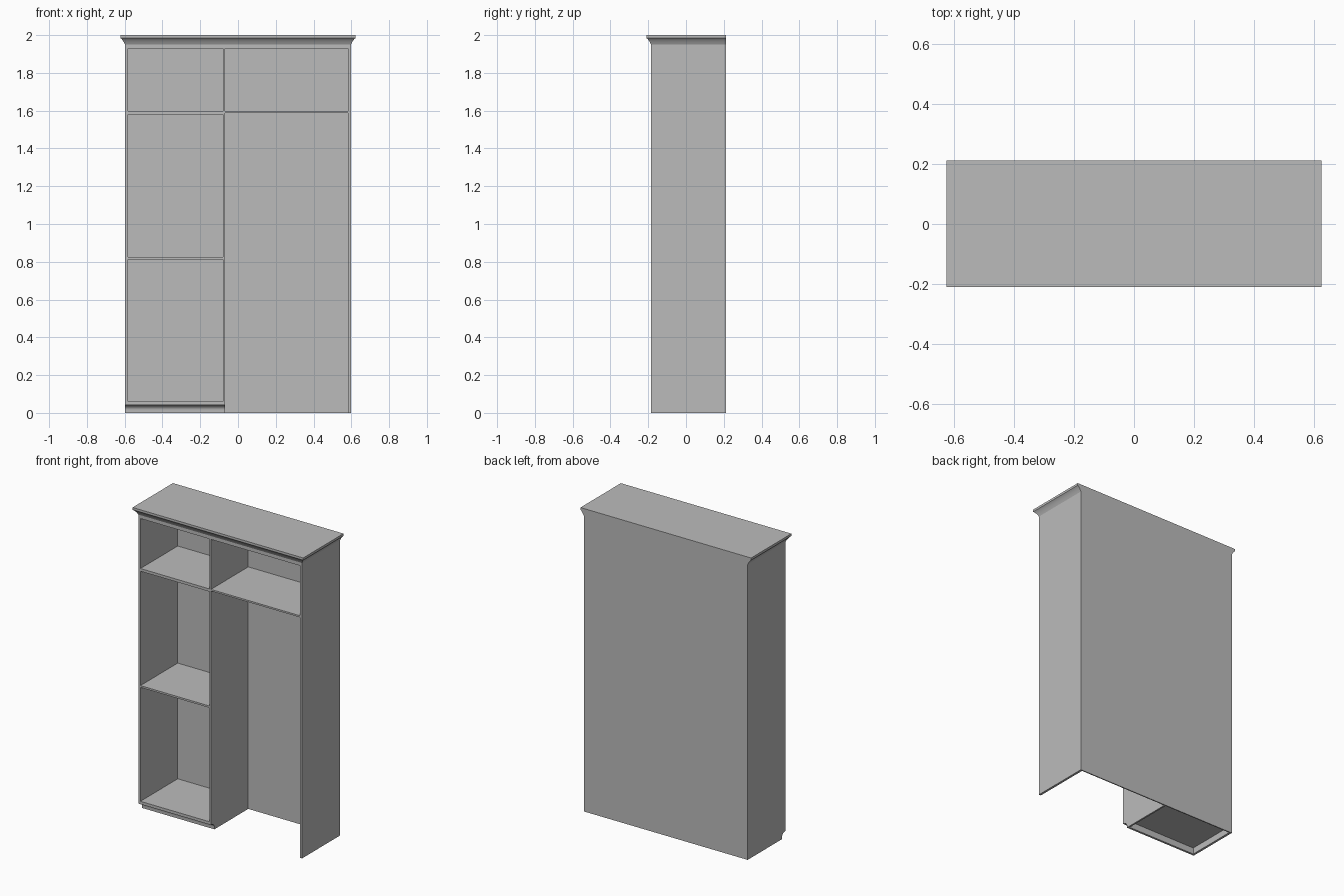
import bpy, bmesh, math

cube = bpy.data.objects.get("Cube")
if cube:
    bpy.data.objects.remove(cube, do_unlink=True)

grey = bpy.data.materials.new("plain_grey")
grey.use_nodes = True
colour = (0.5, 0.5, 0.5, 1)
grey.diffuse_color = colour
grey.node_tree.nodes["Principled BSDF"].inputs["Base Color"].default_value = colour

# Main dimensions
SIDE = 0.598            # outer half width
FRONT, BACK = -0.185, 0.211
BACK_IN = 0.204         # inner face of the back panel
IN = 0.583              # inner half width
DIV_L, DIV_R = -0.079, -0.068
TOP = 1.95
FLOOR_LOW, FLOOR_TOP = 0.042, 0.061
RECESS = 0.036


def finish(name, bm, smooth=False):
    bmesh.ops.recalc_face_normals(bm, faces=bm.faces)
    mesh = bpy.data.meshes.new(name)
    bm.to_mesh(mesh)
    bm.free()
    mesh.materials.append(grey)
    obj = bpy.data.objects.new(name, mesh)
    bpy.context.collection.objects.link(obj)
    if smooth:
        bpy.ops.object.select_all(action='DESELECT')
        obj.select_set(True)
        bpy.context.view_layer.objects.active = obj
        bpy.ops.object.shade_smooth_by_angle(angle=math.radians(30))
    return obj


def loft(name, rings, smooth=False):
    """Join equal closed rings with quads and cap both ends."""
    bm = bmesh.new()
    loops = [[bm.verts.new(p) for p in ring] for ring in rings]
    n = len(loops[0])
    for a, b in zip(loops, loops[1:]):
        for i in range(n):
            j = (i + 1) % n
            bm.faces.new((a[i], a[j], b[j], b[i]))
    bm.faces.new(loops[0])
    bm.faces.new(loops[-1])
    return finish(name, bm, smooth)


def rect(x0, x1, y0, y1, z):
    return [(x0, y0, z), (x1, y0, z), (x1, y1, z), (x0, y1, z)]


def board(name, x0, x1, y0, y1, z0, z1):
    return loft(name, [rect(x0, x1, y0, y1, z) for z in (z0, z1)])


def extrude_x(name, x0, x1, profile, smooth=False):
    return loft(name, [[(x, y, z) for y, z in profile] for x in (x0, x1)], smooth)


# Concave toe curve, from the front edge down to the recessed foot
STEPS = 6
toe = []
for i in range(STEPS + 1):
    a = math.pi / 2 * i / STEPS
    toe.append((FRONT + RECESS * math.sin(a),
                FLOOR_LOW - 0.026 * (1 - math.cos(a))))
toe.append((FRONT + RECESS, 0))

# Upright panels: the shelf column has a toe recess, the open bay does not
notched = [(BACK_IN, TOP), (FRONT, TOP)] + toe + [(BACK_IN, 0)]
extrude_x("right_side_panel", -SIDE, -IN, notched, True)
extrude_x("divider_panel", DIV_L, DIV_R, notched, True)
board("left_side_panel", IN, SIDE, FRONT, BACK_IN, 0, TOP)
board("back_panel", -SIDE, SIDE, BACK_IN, BACK, 0, TOP)

# Curved plinth board under the shelf column
plinth = toe + [(FRONT + RECESS + 0.014, 0), (FRONT + RECESS + 0.014, FLOOR_LOW)]
extrude_x("plinth", -IN, DIV_L, plinth, True)

# Horizontal boards of the shelf column
for name, z0, z1 in (("column_floor", FLOOR_LOW, FLOOR_TOP),
                     ("middle_shelf", 0.813, 0.825),
                     ("column_upper_shelf", 1.58, 1.598)):
    board(name, -IN, DIV_L, FRONT, BACK_IN, z0, z1)

# Horizontal boards of the open bay and the roof
board("bay_upper_shelf", DIV_R, IN, FRONT, BACK_IN, 1.587, 1.598)
board("column_roof", -IN, DIV_L, FRONT, BACK_IN, 1.928, TOP)
board("bay_roof", DIV_R, IN, FRONT, BACK_IN, 1.928, TOP)

# Flared cornice on the front and both sides, flush at the back
cornice = [(0, TOP), (0.005, 1.96), (0.011, 1.97), (0.018, 1.979),
           (0.025, 1.985), (0.025, 2.0)]
loft("cornice",
     [rect(-SIDE - o, SIDE + o, FRONT - o, BACK, z) for o, z in cornice], True)
